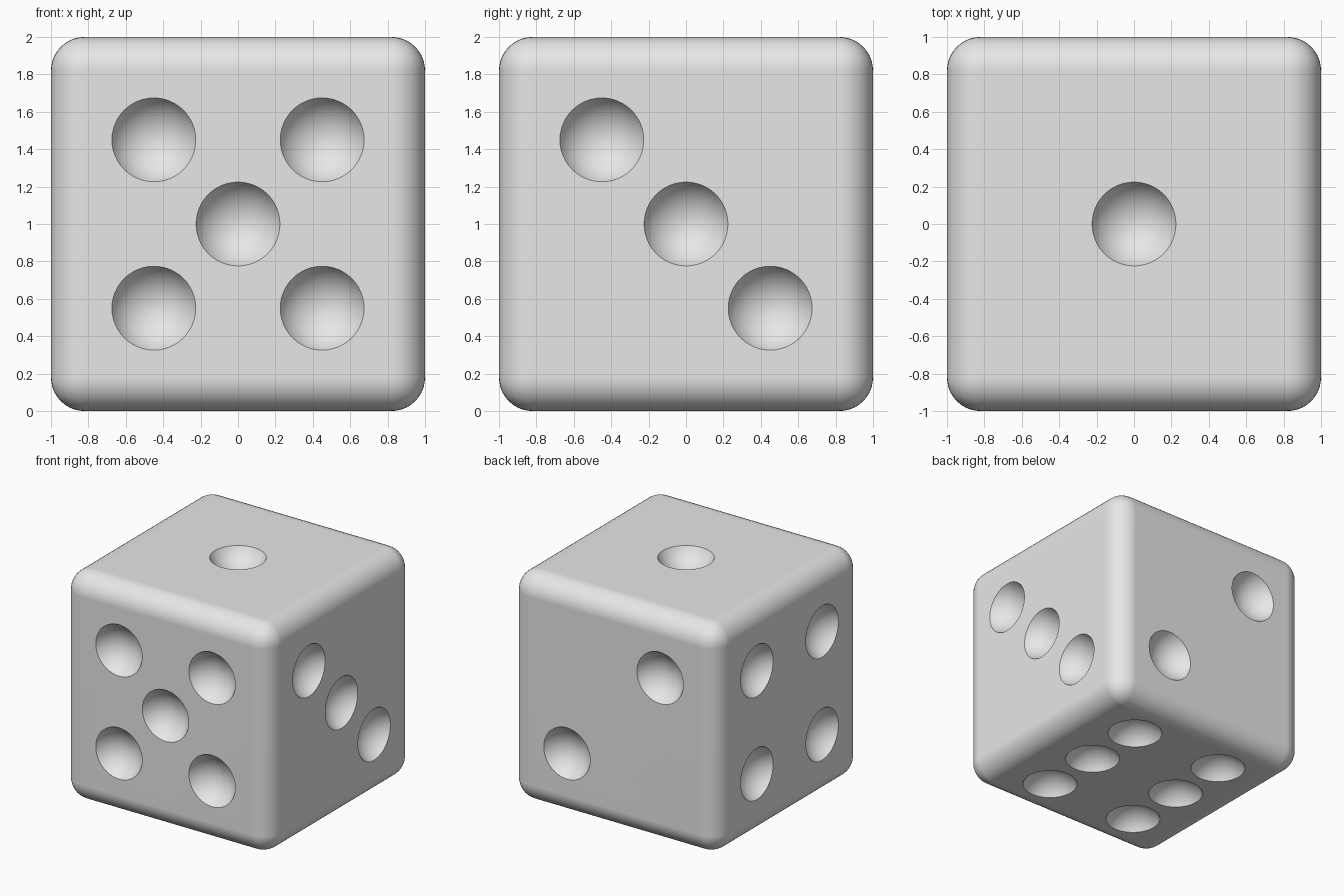
import bpy
import math
from mathutils import Matrix, Vector

if "Cube" in bpy.data.objects:
    bpy.data.objects.remove(bpy.data.objects["Cube"], do_unlink=True)

EDGE_RADIUS = 0.18
PIP_RADIUS = 0.25   # radius of the cutting ball
PIP_LIFT = 0.11     # ball centre above the face
S, L = 0.45, 0.55   # pip spacing, and the wider spacing of the six
CENTRE = Vector((0, 0, 1))

grey = bpy.data.materials.new("light grey")
grey.use_nodes = True
grey.diffuse_color = (0.8, 0.8, 0.8, 1)
grey.node_tree.nodes["Principled BSDF"].inputs["Base Color"].default_value = (0.8, 0.8, 0.8, 1)

# Rounded cube body
bpy.ops.mesh.primitive_cube_add(size=2, location=CENTRE)
die = bpy.context.object
die.name = "die_body"
die.data.materials.append(grey)
bevel = die.modifiers.new("rounded edges", "BEVEL")
bevel.width = EDGE_RADIUS
bevel.segments = 10

# Pip positions for each face: outward normal, then offsets from the face centre
four = [(a, b) for a in (-S, S) for b in (-S, S)]
faces = [
    ((0, 0, 1), [(0, 0, 0)]),
    ((0, 1, 0), [(-S, 0, S), (S, 0, -S)]),
    ((1, 0, 0), [(0, -S, S), (0, 0, 0), (0, S, -S)]),
    ((-1, 0, 0), [(0, a, b) for a, b in four]),
    ((0, -1, 0), [(a, 0, b) for a, b in four] + [(0, 0, 0)]),
    ((0, 0, -1), [(a, b, 0) for a in (-S, S) for b in (-L, 0, L)]),
]

# Ball cutters, poles turned to the face so every rim is a clean circle
cutters = []
for normal, offsets in faces:
    n = Vector(normal)
    turn = n.to_track_quat("Z", "Y").to_euler()
    for offset in offsets:
        bpy.ops.mesh.primitive_uv_sphere_add(
            segments=48, ring_count=32, radius=PIP_RADIUS, rotation=turn,
            location=CENTRE + n * (1 + PIP_LIFT) + Vector(offset))
        cutters.append(bpy.context.object)
        cutters[-1].data.materials.append(grey)

bpy.ops.object.select_all(action="DESELECT")
for ball in cutters:
    ball.select_set(True)
bpy.context.view_layer.objects.active = cutters[0]
bpy.ops.object.join()
pips = bpy.context.object
pips.name = "pip_cutter"

# Cut the pips into the body
cut = die.modifiers.new("pips", "BOOLEAN")
cut.operation = "DIFFERENCE"
cut.solver = "EXACT"
cut.object = pips
bpy.ops.object.select_all(action="DESELECT")
die.select_set(True)
bpy.context.view_layer.objects.active = die
for name in ("rounded edges", "pips"):
    bpy.ops.object.modifier_apply(modifier=name)
bpy.data.objects.remove(pips, do_unlink=True)

# Smooth shading with crisp pip rims and flat faces
bpy.ops.object.shade_smooth_by_angle(angle=math.radians(30))
weighted = die.modifiers.new("flat faces", "WEIGHTED_NORMAL")
weighted.keep_sharp = True
